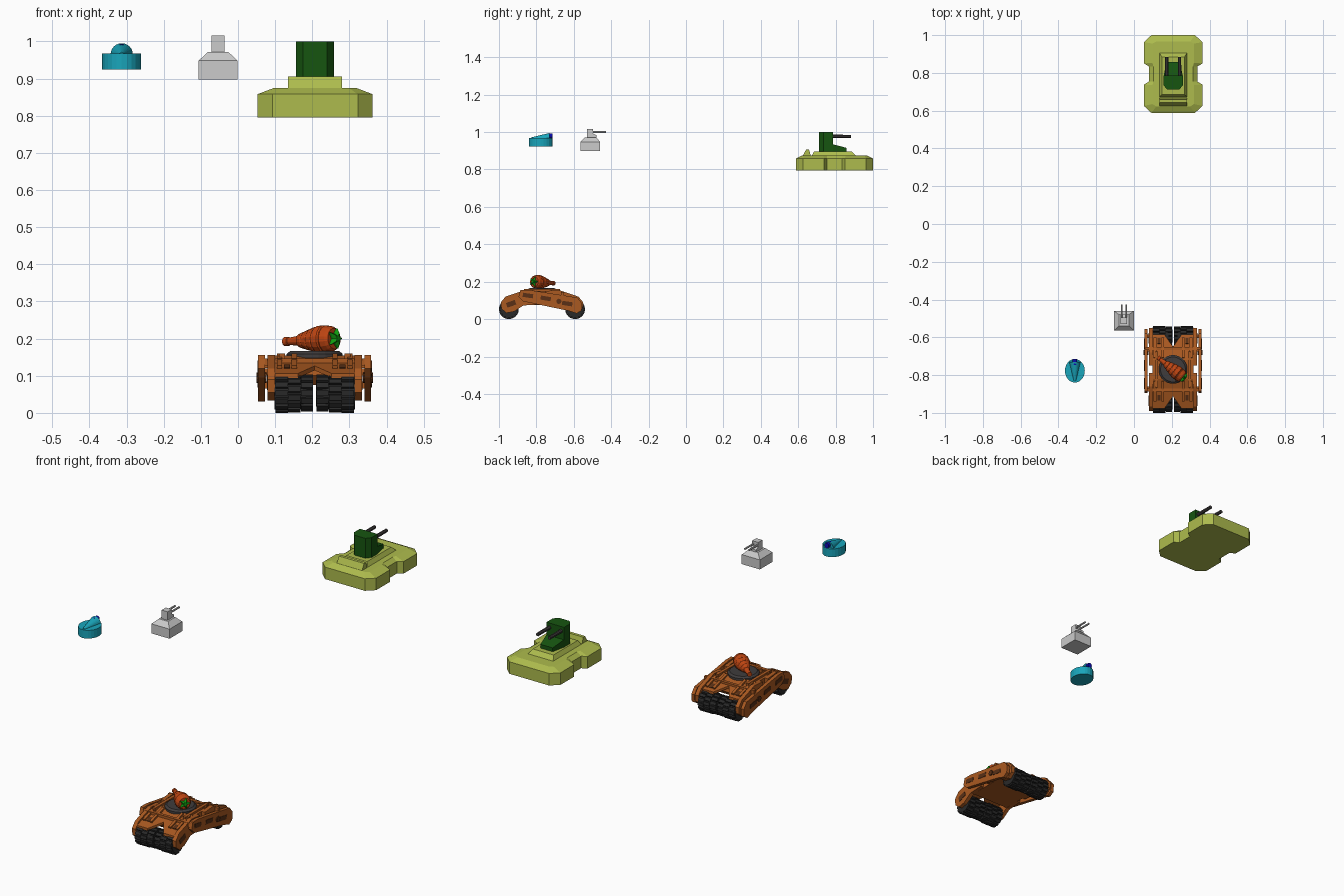
import bpy, bmesh, math
from mathutils import Vector, Matrix

if "Cube" in bpy.data.objects:
    bpy.data.objects.remove(bpy.data.objects["Cube"])


def material(name, r, g, b):
    m = bpy.data.materials.new(name)
    m.diffuse_color = (r, g, b, 1)
    m.use_nodes = True
    m.node_tree.nodes["Principled BSDF"].inputs["Base Color"].default_value = m.diffuse_color
    return m


LIME = material("lime", .42, .5, .075)
FOREST = material("forest", .008, .09, .005)
TEAL = material("teal", .01, .38, .5)
BLUE = material("blue", .003, .003, .45)
RUST = material("rust", .4, .1, .015)
BROWN = material("brown", .1, .03, .008)
RUBBER = material("rubber", .022, .022, .022)
IRON = material("iron", .05, .045, .045)
CARROT = material("carrot_orange", .52, .06, .006)
LEAF = material("leaf_green", .005, .33, .005)


def finish(name, bm, mat):
    bmesh.ops.recalc_face_normals(bm, faces=bm.faces)
    me = bpy.data.meshes.new(name)
    bm.to_mesh(me)
    bm.free()
    ob = bpy.data.objects.new(name, me)
    bpy.context.collection.objects.link(ob)
    if mat:
        me.materials.append(mat)
    return ob


def loft(name, rings, mat=None):
    bm = bmesh.new()
    vs = [[bm.verts.new(p) for p in ring] for ring in rings]
    n = len(vs[0])
    for a, b in zip(vs, vs[1:]):
        for i in range(n):
            j = (i + 1) % n
            bm.faces.new((a[i], a[j], b[j], b[i]))
    bm.faces.new(vs[0])
    bm.faces.new(vs[-1])
    return finish(name, bm, mat)


def prism(name, yz, x0, x1, mat=None):
    return loft(name, [[(x, y, z) for y, z in yz] for x in (x0, x1)], mat)


def lathe(name, start, axis, profile, n, mat=None):
    q = Vector(axis).to_track_quat('Z', 'Y')
    rings = [[Vector(start) + q @ Vector((r * math.cos(k * math.tau / n + math.pi / n),
                                          r * math.sin(k * math.tau / n + math.pi / n), t))
              for k in range(n)] for t, r in profile]
    return loft(name, rings, mat)


def boxes(name, items, mat=None):
    """items: (centre, size, tilt about x)"""
    bm = bmesh.new()
    for c, s, a in items:
        m = Matrix.Translation(c) @ Matrix.Rotation(a, 4, 'X') @ Matrix.Diagonal((*s, 1))
        bmesh.ops.create_cube(bm, size=1, matrix=m)
    return finish(name, bm, mat)


def rect(cx, cy, hx, hy, z):
    return [(cx - hx, cy - hy, z), (cx + hx, cy - hy, z), (cx + hx, cy + hy, z), (cx - hx, cy + hy, z)]


def sym(half, cx, z):
    """mirror a half outline (dx, y) about cx"""
    return [(cx + x, y, z) for x, y in half] + [(cx - x, y, z) for x, y in reversed(half)]


# --- Teal turret: oval base, half-cone hood, blue muzzle
tx, ty = -.313, -.777
loft("teal_base", [[(tx + .0525 * math.cos(k * math.tau / 24), ty + .0625 * math.sin(k * math.tau / 24), z)
                    for k in range(24)] for z in (.924, .967)], TEAL)
loft("teal_hood", [[(tx + r * math.cos(k * math.pi / 12), y, .965 + r * math.sin(k * math.pi / 12))
                    for k in range(13)] for y, r in ((-.83, .006), (-.73, .03))], TEAL)
lathe("blue_muzzle", (tx, -.746, .98), (0, 1, 0), [(0, .013), (.031, .013)], 12, BLUE)

# --- Grey turret: box, frustum, head, twin barrels
gx, gy = -.0535, -.512
loft("grey_base", [rect(gx, gy, .0525, .0525, .898), rect(gx, gy, .0525, .0525, .948),
                   rect(gx, gy + .002, .027, .03, .972)])
prism("grey_head", [(-.53, .972), (-.478, .972), (-.478, .983), (-.496, .992), (-.496, 1.016), (-.53, 1.016)],
      gx - .0175, gx + .0175)
for s in (-1, 1):
    lathe("grey_barrel", (gx + s * .012, -.505, 1.0), (0, 1, 0), [(0, .005), (.078, .005)], 8)

# --- Green tank hull with side notches
hx = .2075
low = [(.115, .588), (.155, .625), (.155, .738), (.128, .754), (.128, .834), (.155, .85), (.155, .963), (.115, 1.0)]
top = [(.09, .622), (.11, .635), (.11, .735), (.105, .754), (.105, .834), (.11, .853), (.11, .955), (.09, .966)]
loft("green_hull", [sym(low, hx, .795), sym(low, hx, .858), sym(top, hx, .875)], LIME)
loft("green_deck", [rect(hx, .79, .074, .118, .873), rect(hx, .785, .06, .1, .896)], LIME)
prism("green_rear_bar", [(.624, .873), (.642, .906), (.658, .906), (.667, .873)], hx - .073, hx + .073, LIME)

# --- Green tank turret
plan = [(.032, .711), (.051, .735), (.051, .785)]
loft("green_turret", [sym(plan, hx, .893), sym(plan, hx, 1.0)], FOREST)
loft("green_turret_nose", [[(hx - w, y, .893), (hx + w, y, .893), (hx + w, y, z), (hx - w, y, z)]
                           for y, w, z in ((.78, .051, .936), (.857, .036, .916))], FOREST)
for s in (-1, 1):
    lathe("green_barrel", (hx + s * .034, .77, .977), (0, 1, 0), [(0, .01), (.113, .009)], 8, IRON)

# --- Rust tank: belly
cx, cy = .2065, -.77
prism("rust_belly", [(cy + u, z) for u, z in ((-.1, .075), (-.125, .1), (-.12, .125), (-.06, .15),
                                              (.06, .15), (.12, .125), (.125, .1), (.1, .075))],
      cx - .108, cx + .108, RUST)

# Arm outlines: short pod (distance from middle, height) and long outer beam (y, z)
pod = [(.02, .15), (.09, .156), (.195, .12), (.22, .09), (.217, .055), (.19, .033), (.15, .04), (.1, .073), (.02, .078)]
beam = [(-.885, .156), (-.84, .156), (-.58, .115), (-.556, .085), (-.56, .045), (-.585, .03), (-.63, .045),
        (-.87, .095), (-.895, .12)]
for s in (-1, 1):
    xin, xout = cx + s * .107, cx + s * .127
    for d in (-1, 1):
        prism("rust_pod", [(cy + d * u, z) for u, z in pod], xin, xout, RUST)
        wy = cy + d * .177
        # Sloped cover over the wheel, cut back at the centre
        end = .207 if d < 0 else .185
        shape = [(0, .05), (.107, .05), (.107, end), (.045, end), (0, end - .065)]
        loft("rust_wheel_cover", [[(cx + s * x, cy + d * u, .155 - .31 * (u - .05) - t) for x, u in shape]
                                  for t in (0, .012)], RUST)
        # Lugged roller
        lathe("roller_core", (cx + s * .004, wy, .053), (s, 0, 0), [(0, .036), (.03, .045), (.104, .045)], 16, RUBBER)
        lugs = []
        for k in range(14):
            for c in range(3):
                a = (k + .5 * (c % 2)) * math.tau / 14
                r = .047 if c else .044
                lugs.append(((cx + s * (.021 + .034 * c), wy + r * math.cos(a), .053 + r * math.sin(a)),
                             (.033, .011, .015), a))
        boxes("roller_lugs", lugs, RUBBER)
        boxes("pod_inset", [((xout, wy - d * .012, .082), (.004, .05, .026), -d * .35)], BROWN)
        # Raised ribs on the covers
        boxes("cover_rib", [((cx + s * x, cy + d * .115, .138), (.014, .11, .012), -d * .3) for x in (.055, .095)], RUST)
        boxes("cover_slot", [((cx + s * .075, cy + d * .15, .1235), (.016, .03, .006), -d * .3)], BROWN)
    prism("rust_outer_beam", beam, cx + s * .134, cx + s * .152, RUST)
    xb = cx + s * .152
    boxes("beam_inset", [((xb, y, z), (.004, .055, .022), -.16) for y, z in
                         ((-.845, .126), (-.75, .111), (-.635, .083))], BROWN)
    lathe("beam_bolt", (cx + s * .13, -.68, .095), (s, 0, 0), [(0, .014), (.027, .014)], 10, BROWN)
    # Spacers joining the outer beam to the pods
    boxes("beam_spacer", [((cx + s * .127, y, z), (.03, .018, .018), 0) for y, z in
                          ((-.87, .13), (-.665, .11), (-.595, .075))], RUST)
    boxes("deck_side_rail", [((cx + s * .088, cy, .153), (.016, .19, .014), 0)], RUST)

# Deck cross bars
boxes("deck_cross_bar", [((cx, y, z), (.29, .016, .02), 0) for y, z in ((-.66, .135), (-.88, .137))], RUST)

# --- Turret ring and carrot-shaped gun
lathe("turret_ring", (cx, cy, .143), (0, 0, 1), [(0, .076), (.016, .076), (.024, .066)], 24, IRON)
axis = Vector((-.131, .104, -.008)).normalized()
back = Vector((.259, -.812, .2))
profile = [(0, .028), (.008, .034), (.025, .037), (.029, .035), (.033, .038), (.052, .037), (.056, .034),
           (.06, .035), (.075, .031), (.078, .028), (.082, .029), (.096, .025), (.099, .022), (.103, .023),
           (.118, .018), (.121, .014), (.135, .012), (.155, .01), (.157, .012), (.17, .012)]
lathe("carrot_gun", back, axis, profile, 16, CARROT)

# Leafy star on the blunt end
q = (-axis).to_track_quat('Z', 'Y')
loft("carrot_leaves", [[back + q @ Vector((f * r * math.cos(k * math.tau / 10), f * r * math.sin(k * math.tau / 10), t))
                        for k, r in enumerate((.028, .013) * 5)]
                       for t, f in ((-.006, 1), (.006, 1), (.015, .5))], LEAF)
